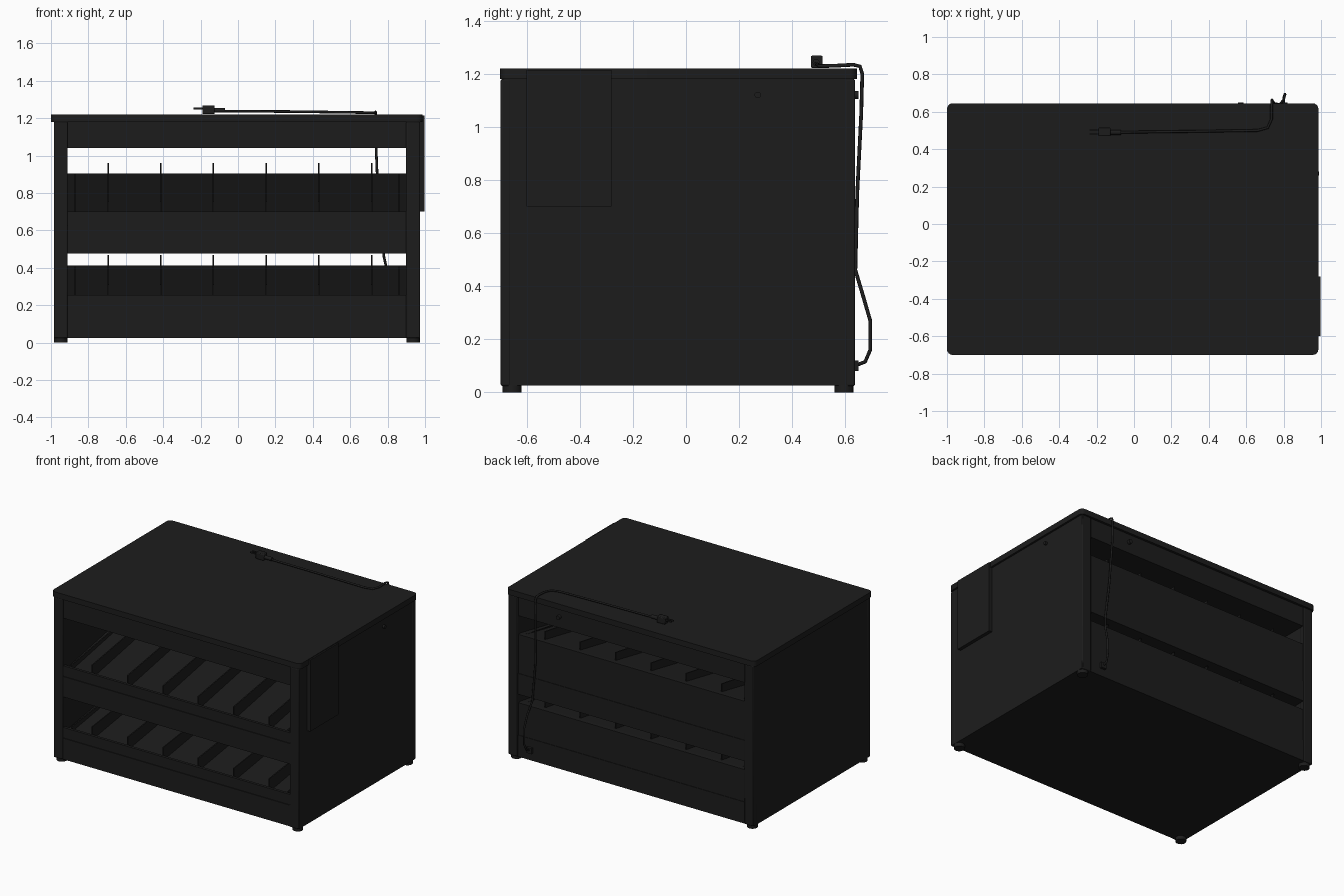
import bpy, bmesh
from mathutils import Vector

if "Cube" in bpy.data.objects:
    bpy.data.objects.remove(bpy.data.objects["Cube"])

dark = bpy.data.materials.new("black_metal")
dark.diffuse_color = (0.012, 0.012, 0.012, 1)
dark.use_nodes = True
dark.node_tree.nodes["Principled BSDF"].inputs["Base Color"].default_value = dark.diffuse_color


def finish(name, bm):
    bmesh.ops.recalc_face_normals(bm, faces=bm.faces)
    me = bpy.data.meshes.new(name)
    bm.to_mesh(me)
    bm.free()
    ob = bpy.data.objects.new(name, me)
    bpy.context.collection.objects.link(ob)
    me.materials.append(dark)
    return ob


def bevel(ob, width, segments=1):
    m = ob.modifiers.new("bevel", 'BEVEL')
    m.width, m.segments = width, segments


def box(name, x, y, z, bev=0.0):
    bm = bmesh.new()
    bmesh.ops.create_cube(bm, size=1)
    for v in bm.verts:
        v.co = [(r[0] + r[1]) / 2 + c * (r[1] - r[0]) for r, c in zip((x, y, z), v.co)]
    ob = finish(name, bm)
    if bev:
        bevel(ob, bev, 2)
    return ob


def prism_x(name, profile, x0, x1):
    """Side profile (y, z) extruded along x."""
    bm = bmesh.new()
    f = bm.faces.new([bm.verts.new((x0, y, z)) for y, z in profile])
    ext = bmesh.ops.extrude_face_region(bm, geom=[f])
    for v in ext["geom"]:
        if isinstance(v, bmesh.types.BMVert):
            v.co.x = x1
    return finish(name, bm)


def tube(name, points, radius):
    cu = bpy.data.curves.new(name, 'CURVE')
    cu.dimensions = '3D'
    cu.bevel_depth, cu.bevel_resolution, cu.use_fill_caps = radius, 2, True
    sp = cu.splines.new('POLY')
    sp.points.add(len(points) - 1)
    for p, c in zip(sp.points, points):
        p.co = (*c, 1)
    cu.materials.append(dark)
    ob = bpy.data.objects.new(name, cu)
    bpy.context.collection.objects.link(ob)
    return ob


def cylinder(name, loc, direction, radius, depth, sides=16):
    bm = bmesh.new()
    bmesh.ops.create_cone(bm, cap_ends=True, segments=sides, radius1=radius, radius2=radius, depth=depth)
    ob = finish(name, bm)
    ob.location = loc
    ob.rotation_mode = 'QUATERNION'
    ob.rotation_quaternion = Vector(direction).to_track_quat('Z', 'Y')
    return ob


CX = -0.006                      # cabinet centre
OUT, IN = 0.978, 0.906           # outer and inner half widths of the side walls
FRONT, BACK = -0.686, 0.628

# Top slab with rounded vertical corners
top = box("top_panel", (-1.0, 0.986), (-0.70, 0.645), (1.18, 1.22))
bm = bmesh.new()
bm.from_mesh(top.data)
corners = [e for e in bm.edges if abs(e.verts[0].co.z - e.verts[1].co.z) > 0.01]
bmesh.ops.bevel(bm, geom=corners, offset=0.03, segments=4, profile=0.5, affect='EDGES')
bm.to_mesh(top.data)
bm.free()

# Side walls, corner trims and feet
for side, s in (("left", -1), ("right", 1)):
    xs = sorted((CX + s * OUT, CX + s * IN))
    box(side + "_wall", xs, (-0.69, 0.63), (0.025, 1.18))
    for end, y in (("front", (-0.698, -0.66)), ("back", (0.60, 0.637))):
        box(f"{side}_{end}_post", (xs[0] - 0.001, xs[1] + 0.001), y, (0.024, 1.18), 0.006)
    for end, y in (("front", -0.655), ("back", 0.595)):
        cylinder(f"{side}_{end}_foot", (CX + s * 0.942, y, 0.0125), (0, 0, 1), 0.036, 0.025)

# Header housing under the top
box("header_housing", (CX - IN, CX + IN), (FRONT, BACK), (1.04, 1.18))

# Two slanted shelves: base housing, front lip, back rail and dividers
levels = (("lower", 0.025, 0.18, 0.255, 0.412), ("upper", 0.475, 0.625, 0.70, 0.905))
for name, z0, seam, lip, rear in levels:
    start = lip - 0.035
    prism_x(name + "_shelf", [(FRONT, z0), (BACK, z0), (BACK, rear), (BACK - 0.03, rear),
                              (FRONT + 0.025, start), (FRONT, start)], CX - IN, CX + IN)
    box(name + "_front_panel", (CX - IN, CX + IN), (FRONT - 0.006, FRONT), (z0, seam - 0.003))
    box(name + "_front_lip", (CX - IN, CX + IN), (FRONT - 0.006, FRONT + 0.014), (seam + 0.003, lip))
    box(name + "_back_panel", (CX - IN, CX + IN), (BACK - 0.002, BACK + 0.004), (z0, seam))
    profile = [(FRONT + 0.016, start - 0.02), (BACK - 0.04, rear - 0.02),
               (BACK - 0.04, rear + 0.055), (FRONT + 0.016, lip + 0.055)]
    for i in range(6):
        x = -0.695 + i * 0.282
        prism_x(f"{name}_divider_{i + 1}", profile, x - 0.004, x + 0.004)
    guide = [(y, z - (0.056 if k > 1 else 0)) for k, (y, z) in enumerate(profile)]
    for s in (-1, 1):
        x = CX + s * 0.866
        prism_x(f"{name}_edge_guide_{'left' if s < 0 else 'right'}", guide, x - 0.004, x + 0.004)

# Thin plates and fittings on the outer sides
box("right_side_plate", (0.97, 0.997), (-0.60, -0.28), (0.70, 1.215))
cylinder("right_side_fitting", (0.98, 0.27, 1.12), (1, 0, 0), 0.012, 0.016)
cylinder("back_fitting", (0.57, 0.637, 1.12), (0, 1, 0), 0.015, 0.024)

# Power cable draped over the back, with plug
tube("power_cable", [(-0.10, 0.49, 1.238), (0.30, 0.495, 1.235), (0.66, 0.50, 1.23), (0.715, 0.515, 1.229),
                     (0.735, 0.56, 1.23), (0.735, 0.63, 1.234), (0.737, 0.655, 1.228), (0.738, 0.664, 1.20),
                     (0.738, 0.66, 1.05), (0.75, 0.645, 0.75), (0.78, 0.638, 0.46), (0.80, 0.665, 0.37),
                     (0.808, 0.694, 0.27), (0.806, 0.694, 0.16), (0.80, 0.675, 0.115), (0.80, 0.635, 0.10)], 0.007)
box("plug_body", (-0.19, -0.125), (0.47, 0.515), (1.222, 1.268), 0.005)
cylinder("plug_strain_relief", (-0.10, 0.49, 1.242), (1, 0, 0), 0.013, 0.06)
for y in (0.482, 0.503):
    box("plug_prong", (-0.238, -0.188), (y - 0.003, y + 0.003), (1.246, 1.256))
box("cable_inlet", (0.78, 0.82), (0.63, 0.65), (0.08, 0.12))

# Smooth the round parts
for ob in bpy.data.objects:
    ob.select_set(ob.type == 'MESH')
bpy.context.view_layer.objects.active = top
bpy.ops.object.shade_smooth_by_angle()
